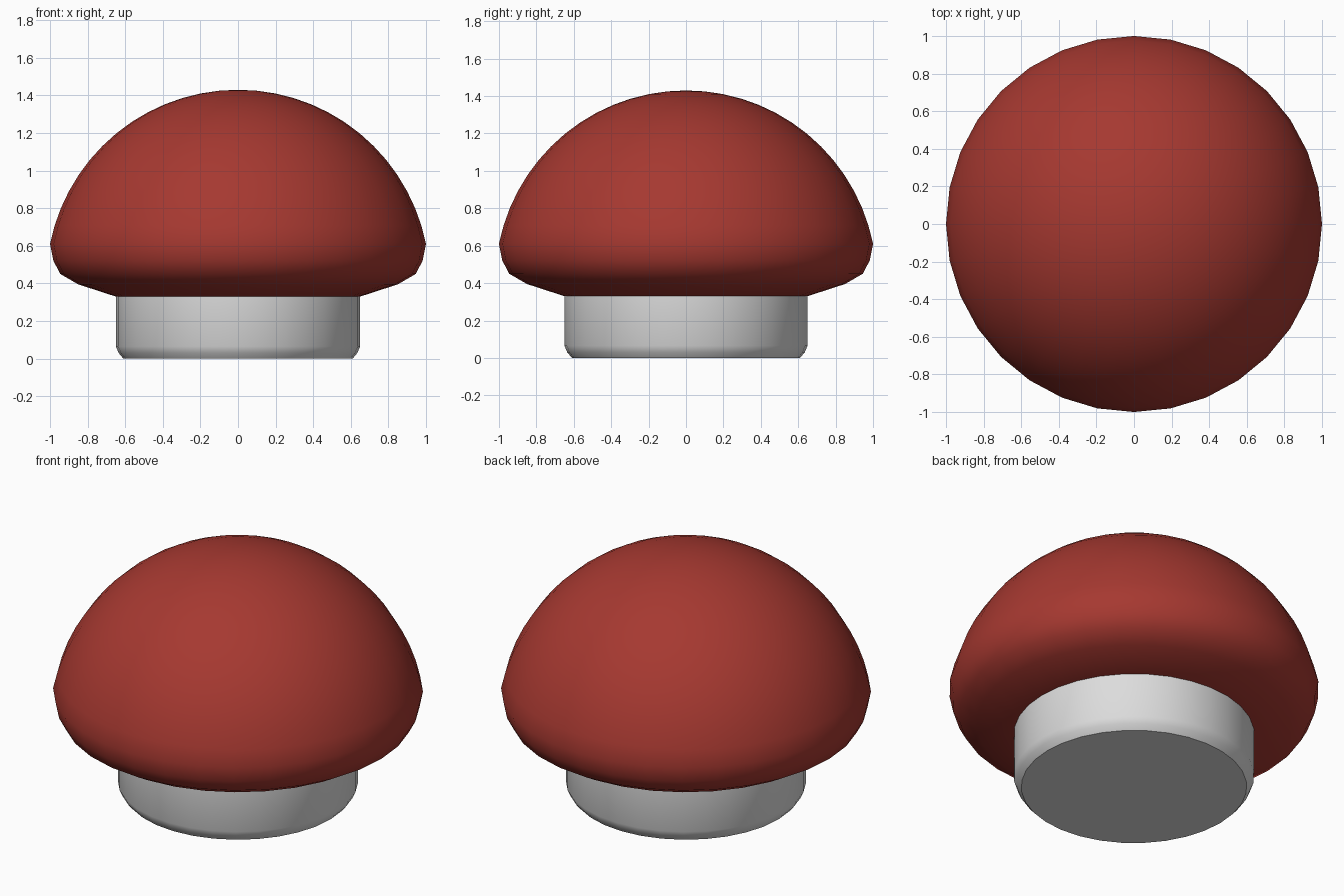
import bpy, bmesh, math

cube = bpy.data.objects.get("Cube")
if cube:
    bpy.data.objects.remove(cube)

SEGMENTS = 32


def make_material(name, color):
    mat = bpy.data.materials.new(name)
    mat.use_nodes = True
    mat.diffuse_color = color
    mat.node_tree.nodes["Principled BSDF"].inputs["Base Color"].default_value = color
    return mat


def lathe(name, profile, mat, angle):
    """Spin a (radius, height) profile around z."""
    bm = bmesh.new()
    verts = [bm.verts.new((0, -r, z)) for r, z in profile]
    edges = [bm.edges.new(pair) for pair in zip(verts, verts[1:])]
    bmesh.ops.spin(bm, geom=verts + edges, cent=(0, 0, 0), axis=(0, 0, 1),
                   angle=math.tau, steps=SEGMENTS, use_merge=True)
    bmesh.ops.remove_doubles(bm, verts=bm.verts, dist=0.0005)
    bmesh.ops.recalc_face_normals(bm, faces=bm.faces)
    mesh = bpy.data.meshes.new(name)
    bm.to_mesh(mesh)
    bm.free()
    mesh.materials.append(mat)
    obj = bpy.data.objects.new(name, mesh)
    bpy.context.collection.objects.link(obj)
    bpy.ops.object.select_all(action='DESELECT')
    obj.select_set(True)
    bpy.context.view_layer.objects.active = obj
    bpy.ops.object.shade_smooth_by_angle(angle=math.radians(angle))
    return obj


red = make_material("cap red", (0.38, 0.04, 0.03, 1))
pale = make_material("stem light grey", (0.72, 0.72, 0.72, 1))

# Cap: rounded underside rim, then a circular dome arc up to the crown
rim_z, crown_z = 0.61, 1.43
radius = (1 + (crown_z - rim_z) ** 2) / (2 * (crown_z - rim_z))
centre_z = crown_z - radius
start = math.asin((rim_z - centre_z) / radius)
STEPS = 14
dome = []
for i in range(STEPS + 1):
    a = start + (math.pi / 2 - start) * i / STEPS
    dome.append((radius * math.cos(a), centre_z + radius * math.sin(a)))
underside = [(0, 0.33), (0.65, 0.33), (0.85, 0.395), (0.945, 0.45), (0.982, 0.52)]
lathe("cap", underside + dome, red, 50)

# Stem: short cylinder with a chamfered foot
lathe("stem", [(0, 0), (0.61, 0), (0.635, 0.03), (0.65, 0.065),
               (0.65, 0.34), (0, 0.34)], pale, 40)
